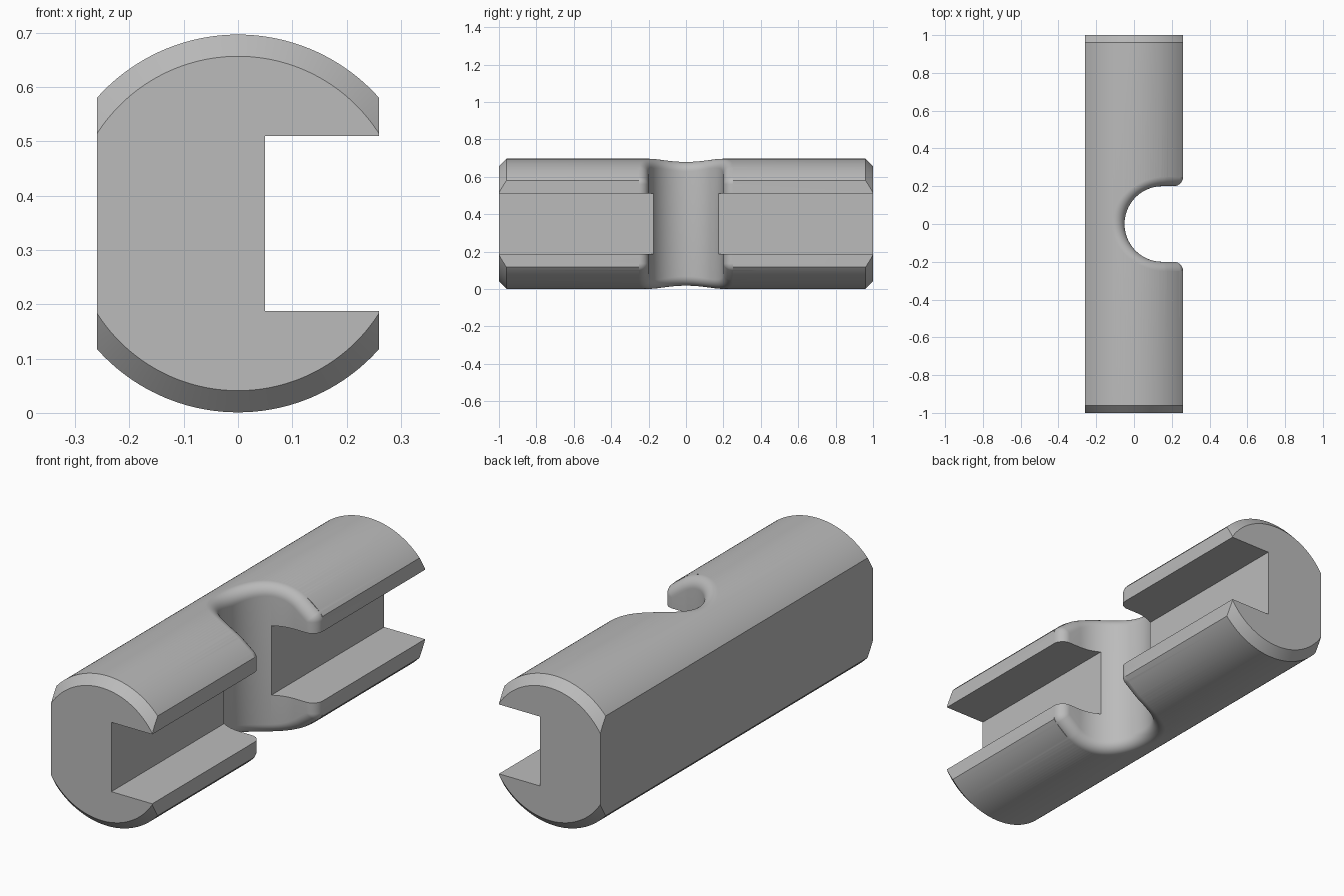
import bpy, bmesh, math
from mathutils import Vector

R, MID, FLAT = 0.348, 0.349, 0.26      # bar radius, axis height, half width
CHAMFER, FILLET, NOTCH = 0.04, 0.05, 0.2
NOTCH_X = 0.15                         # centre of the round notch

cube = bpy.data.objects.get("Cube")
if cube:
    bpy.data.objects.remove(cube, do_unlink=True)

grey = bpy.data.materials.new("plain grey")
grey.use_nodes = True
grey.diffuse_color = (0.5, 0.5, 0.5, 1)
grey.node_tree.nodes["Principled BSDF"].inputs["Base Color"].default_value = (0.5, 0.5, 0.5, 1)


def make_object(name, bm):
    bmesh.ops.recalc_face_normals(bm, faces=bm.faces)
    mesh = bpy.data.meshes.new(name)
    bm.to_mesh(mesh)
    bm.free()
    mesh.materials.append(grey)
    obj = bpy.data.objects.new(name, mesh)
    obj.location.z = MID
    bpy.context.collection.objects.link(obj)
    return obj


def skin(bm, rows, closed):
    """Bridge rows of vertices with quads."""
    for a, b in zip(rows, rows[1:]):
        n = len(a)
        for i in range(n if closed else n - 1):
            j = (i + 1) % n
            bm.faces.new((a[i], a[j], b[j], b[i]))


# Round bar along y with chamfered ends and two side flats
bm = bmesh.new()
SEG = 160
rings = []
for y, r in ((-1, R - CHAMFER), (CHAMFER - 1, R), (1 - CHAMFER, R), (1, R - CHAMFER)):
    angles = [math.tau * i / SEG for i in range(SEG)]
    rings.append([bm.verts.new((r * math.sin(a), y, r * math.cos(a))) for a in angles])
skin(bm, rings, True)
bm.faces.new(rings[0])
bm.faces.new(rings[-1])
for side in (-1, 1):
    geom = bm.verts[:] + bm.edges[:] + bm.faces[:]
    cut = bmesh.ops.bisect_plane(bm, geom=geom, plane_co=(side * FLAT, 0, 0),
                                 plane_no=(side, 0, 0), clear_outer=True)
    edges = [e for e in cut["geom_cut"] if isinstance(e, bmesh.types.BMEdge)]
    bmesh.ops.holes_fill(bm, edges=edges, sides=0)
bar = make_object("slotted_bar", bm)

# Notch path: points with the direction into the material
half = []
for i in range(33):
    a = math.pi - i * math.pi / 64
    n = Vector((math.cos(a), math.sin(a), 0))
    half.append((Vector((NOTCH_X, 0, 0)) + n * NOTCH, n))
lip = Vector((FLAT - FILLET, NOTCH + FILLET, 0))
for i in range(13):
    a = i * math.pi / 24
    n = Vector((-math.sin(a), math.cos(a), 0))
    half.append((lip - n * FILLET, n))


def column(p, n):
    """Upper half of the notch wall, rounded over onto the bar by a rolling ball."""
    c = p + n * FILLET
    c.z = math.sqrt((R - FILLET) ** 2 - c.x ** 2)
    up = Vector((c.x, 0, c.z)).normalized()
    pts = [c + (-n).slerp(up, k / 10) * FILLET for k in range(11)]
    pts.append(pts[-1] + up * 0.1)
    pts.append(Vector((pts[-1].x, pts[-1].y, 0.6)))
    return [Vector((q.x, q.y, -q.z)) for q in reversed(pts)] + pts


cols = [column(p, n) for p, n in half]
cols.append([Vector((0.4, q.y, q.z)) for q in cols[-1]])
mirrored = [[Vector((q.x, -q.y, q.z)) for q in col] for col in cols[:0:-1]]
bm = bmesh.new()
rows = [[bm.verts.new(q) for q in col] for col in mirrored + cols]
skin(bm, rows, False)
bm.faces.new([r[0] for r in rows])
bm.faces.new([r[-1] for r in rows])
bm.faces.new(rows[0] + rows[-1][::-1])
bmesh.ops.remove_doubles(bm, verts=bm.verts, dist=0.00001)
notch = make_object("notch_cutter", bm)

# Square groove along the whole right-hand face
bm = bmesh.new()
bmesh.ops.create_cube(bm, size=1)
bmesh.ops.scale(bm, vec=(0.4, 2.4, 0.322), verts=bm.verts)
bmesh.ops.translate(bm, vec=(0.25, 0, 0), verts=bm.verts)
groove = make_object("groove_cutter", bm)

# Cut, bake the result and hide the helpers
for cutter in (notch, groove):
    mod = bar.modifiers.new(cutter.name, "BOOLEAN")
    mod.operation = "DIFFERENCE"
    mod.solver = "EXACT"
    mod.object = cutter
    cutter.hide_render = True
    cutter.hide_viewport = False
    cutter.display_type = "WIRE"
bpy.ops.object.select_all(action="DESELECT")
bpy.context.view_layer.objects.active = bar
bar.select_set(True)
for mod in list(bar.modifiers):
    bpy.ops.object.modifier_apply(modifier=mod.name)
for cutter in (notch, groove):
    bpy.data.objects.remove(cutter, do_unlink=True)
bpy.ops.object.shade_smooth_by_angle(angle=math.radians(30))
